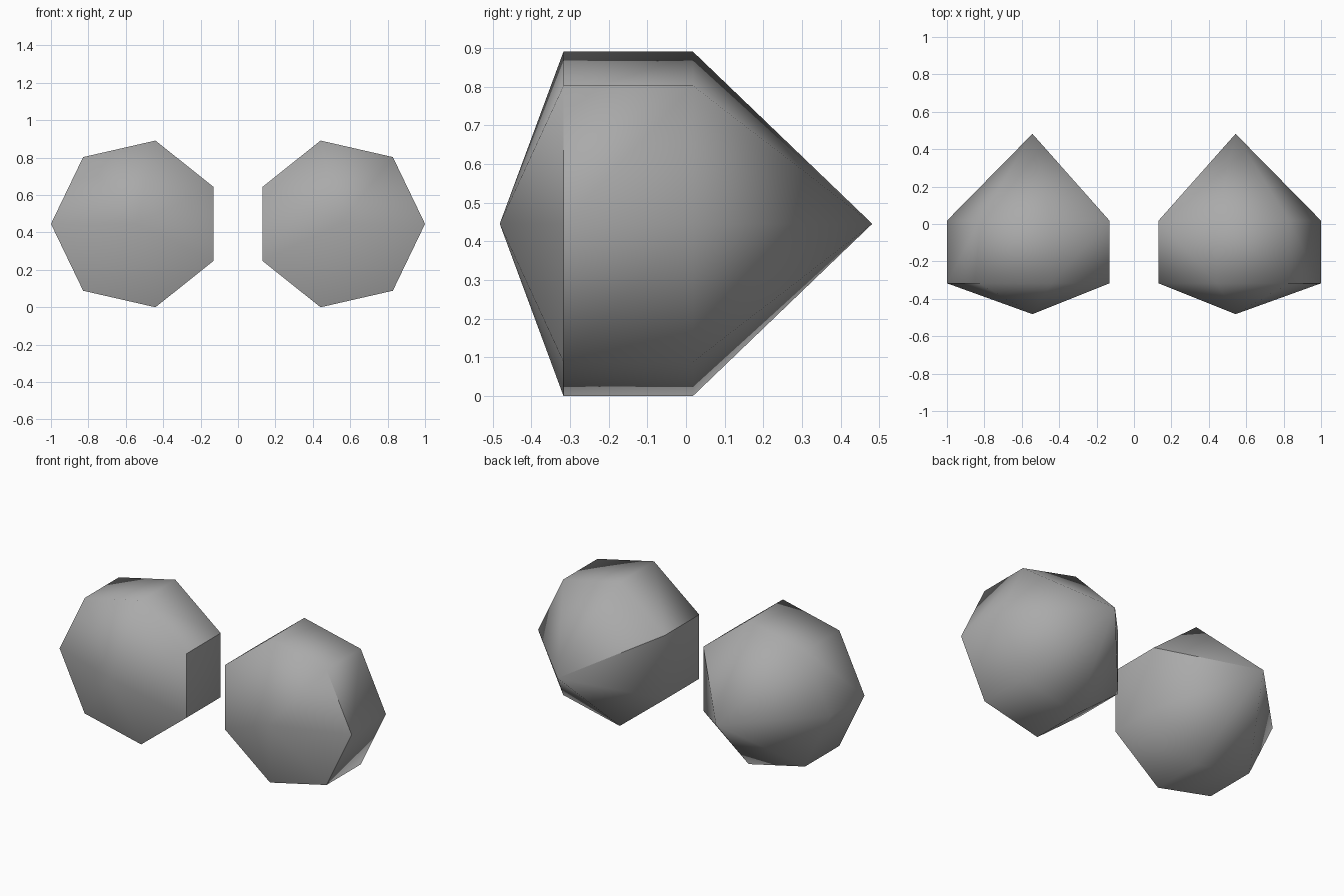
import bpy, bmesh, math

cube = bpy.data.objects.get("Cube")
if cube:
    bpy.data.objects.remove(cube, do_unlink=True)

SIDES = 7
RADIUS = 0.457
CENTRE_X, CENTRE_Z = 0.543, 0.4455
FRONT_TIP, FRONT_RIM, BACK_RIM, BACK_TIP = -0.482, -0.317, 0.018, 0.482

grey = bpy.data.materials.new("plain grey")
grey.use_nodes = True
colour = (0.4, 0.4, 0.4, 1.0)
grey.diffuse_color = colour
grey.node_tree.nodes["Principled BSDF"].inputs["Base Color"].default_value = colour


def ring(bm, side, y):
    """Seven-sided rim with its first corner pointing outwards."""
    verts = []
    for k in range(SIDES):
        a = math.tau * k / SIDES
        x = side * (CENTRE_X + RADIUS * math.cos(a))
        verts.append(bm.verts.new((x, y, CENTRE_Z + RADIUS * math.sin(a))))
    return verts


def gem(name, side):
    bm = bmesh.new()
    front_tip = bm.verts.new((side * CENTRE_X, FRONT_TIP, CENTRE_Z))
    back_tip = bm.verts.new((side * CENTRE_X, BACK_TIP, CENTRE_Z))
    front, back = ring(bm, side, FRONT_RIM), ring(bm, side, BACK_RIM)

    # shallow front cone, straight band, deep back cone
    for k in range(SIDES):
        n = (k + 1) % SIDES
        bm.faces.new((front_tip, front[k], front[n]))
        bm.faces.new((front[k], back[k], back[n], front[n]))
        bm.faces.new((back_tip, back[n], back[k]))
    bmesh.ops.recalc_face_normals(bm, faces=bm.faces[:])
    for face in bm.faces:
        face.smooth = True

    # hard crease: from the back tip along the inner top corner,
    # then round the lower part of the front rim
    inner = SIDES // 2
    crease = [back_tip, back[inner]]
    crease += [front[k % SIDES] for k in range(inner, SIDES + 2)]
    for a, b in zip(crease, crease[1:]):
        bm.edges.get((a, b)).smooth = False

    mesh = bpy.data.meshes.new(name)
    bm.to_mesh(mesh)
    bm.free()
    mesh.materials.append(grey)
    obj = bpy.data.objects.new(name, mesh)
    bpy.context.collection.objects.link(obj)


gem("left_gem", 1)
gem("right_gem", -1)
